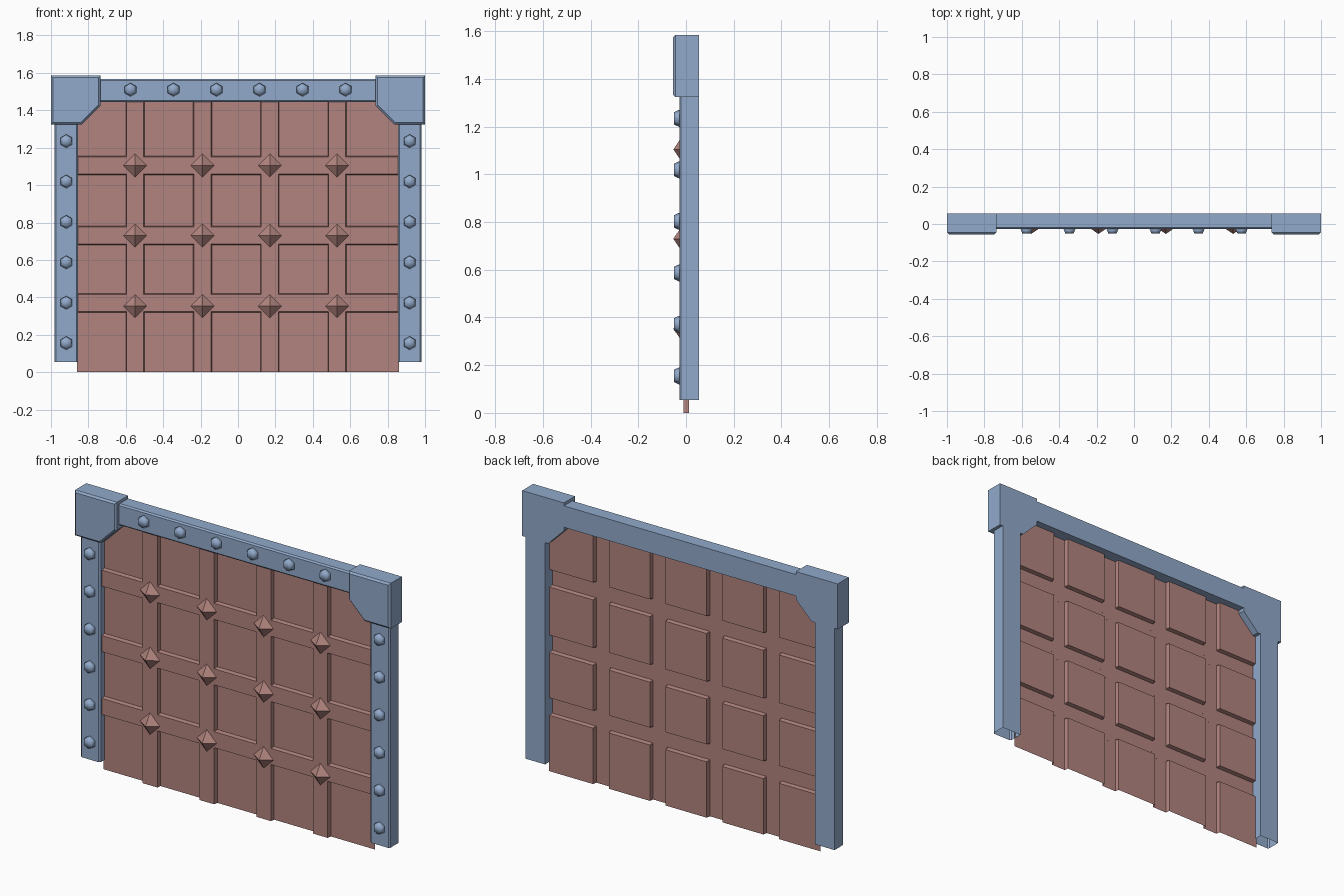
import bpy, bmesh, math
from mathutils import Matrix

if "Cube" in bpy.data.objects:
    bpy.data.objects.remove(bpy.data.objects["Cube"])


def material(name, rgb):
    m = bpy.data.materials.new(name)
    m.diffuse_color = (*rgb, 1)
    m.use_nodes = True
    m.node_tree.nodes["Principled BSDF"].inputs["Base Color"].default_value = m.diffuse_color
    return m


steel = material("blue steel", (0.287, 0.402, 0.597))
rust = material("rusty brown", (0.445, 0.231, 0.209))


def finish(bm, name, mat, smooth=False):
    me = bpy.data.meshes.new(name)
    bm.to_mesh(me)
    bm.free()
    me.materials.append(mat)
    for p in me.polygons:
        p.use_smooth = smooth
    ob = bpy.data.objects.new(name, me)
    bpy.context.collection.objects.link(ob)
    return ob


def slab(name, outline, y0, y1, bevel, keep_edge=lambda e: True, open_bottom=False):
    """Extrude an x-z outline from y0 (front) to y1 and bevel chosen front edges."""
    bm = bmesh.new()
    front = bm.faces.new([bm.verts.new((x, y0, z)) for x, z in outline])
    ext = bmesh.ops.extrude_face_region(bm, geom=[front], use_keep_orig=True)
    for v in ext["geom"]:
        if isinstance(v, bmesh.types.BMVert):
            v.co.y = y1
    bmesh.ops.recalc_face_normals(bm, faces=bm.faces)
    if open_bottom:
        low = min(z for x, z in outline)
        bmesh.ops.delete(bm, geom=[f for f in bm.faces
                                   if all(abs(v.co.z - low) < 1e-5 for v in f.verts)],
                         context='FACES_ONLY')
    edges = [e for e in bm.edges
             if all(abs(v.co.y - y0) < 1e-5 for v in e.verts) and keep_edge(e)]
    bmesh.ops.bevel(bm, geom=edges, offset=bevel, segments=1, affect='EDGES')
    return finish(bm, name, steel)


def horizontal(e):
    return abs(e.verts[0].co.z - e.verts[1].co.z) < 1e-5


def rect(x0, x1, z0, z1):
    return [(x0, z0), (x1, z0), (x1, z1), (x0, z1)]


def stud(name, x, z, y_base, y_tip, r1, r2, sides, mat, smooth, spin=0):
    bm = bmesh.new()
    h = y_base - y_tip
    bmesh.ops.create_cone(bm, cap_ends=True, segments=sides, radius1=r1, radius2=r2, depth=h,
                          matrix=Matrix.Translation((x, y_tip + h / 2, z))
                          @ Matrix.Rotation(math.pi / 2, 4, 'X')
                          @ Matrix.Rotation(spin, 4, 'Z'))
    bmesh.ops.remove_doubles(bm, verts=bm.verts, dist=1e-5)
    return finish(bm, name, mat, smooth)


# Door sheet: one pressed sheet with raised bands
bands_x = [-0.55, -0.19, 0.17, 0.53]
bands_z = [0.37, 0.73, 1.105]
HALF, SLOPE = 0.046, 0.004


def cuts(lo, hi, bands):
    """Grid lines as (position, raised) pairs."""
    out = [(lo, False)]
    for b in bands:
        out += [(b - HALF - SLOPE, False), (b - HALF, True),
                (b + HALF, True), (b + HALF + SLOPE, False)]
    return out + [(hi, False)]


bm = bmesh.new()
xs, zs = cuts(-0.86, 0.86, bands_x), cuts(0, 1.46, bands_z)
grid = [[bm.verts.new((x, -0.011 if rx or rz else 0.013, z)) for x, rx in xs] for z, rz in zs]
for r in range(len(zs) - 1):
    for c in range(len(xs) - 1):
        bm.faces.new((grid[r][c], grid[r][c + 1], grid[r + 1][c + 1], grid[r + 1][c]))
finish(bm, "door_sheet", rust)

# Pyramid spikes on the band crossings
for x in bands_x:
    for z in (0.353, 0.73, 1.105):
        stud("spike", x, z, -0.008, -0.053, 0.067, 0.0, 4, rust, False)

# Posts, corner blocks and post bolts, on both sides
for s, side in ((-1, "left"), (1, "right")):
    slab(side + "_post", rect(*sorted((s * 0.98, s * 0.855)), 0.055, 1.34),
         -0.028, 0.055, 0.008, lambda e: not horizontal(e), True)
    corner = [(1.0, 1.325), (1.0, 1.585), (0.735, 1.585), (0.735, 1.425), (0.835, 1.325)]
    slab(side + "_corner_block", [(s * x, z) for x, z in corner], -0.055, 0.055, 0.01)
    for i in range(6):
        stud("post_bolt", s * 0.918, 0.155 + i * 0.216, -0.024, -0.05,
             0.038, 0.026, 6, steel, True)

# Top beam and its bolts
slab("top_beam", rect(-0.75, 0.75, 1.445, 1.568), -0.028, 0.055, 0.008, horizontal)
for i in range(6):
    stud("beam_bolt", -0.575 + i * 0.23, 1.51, -0.024, -0.05, 0.038, 0.026, 6, steel, True)
